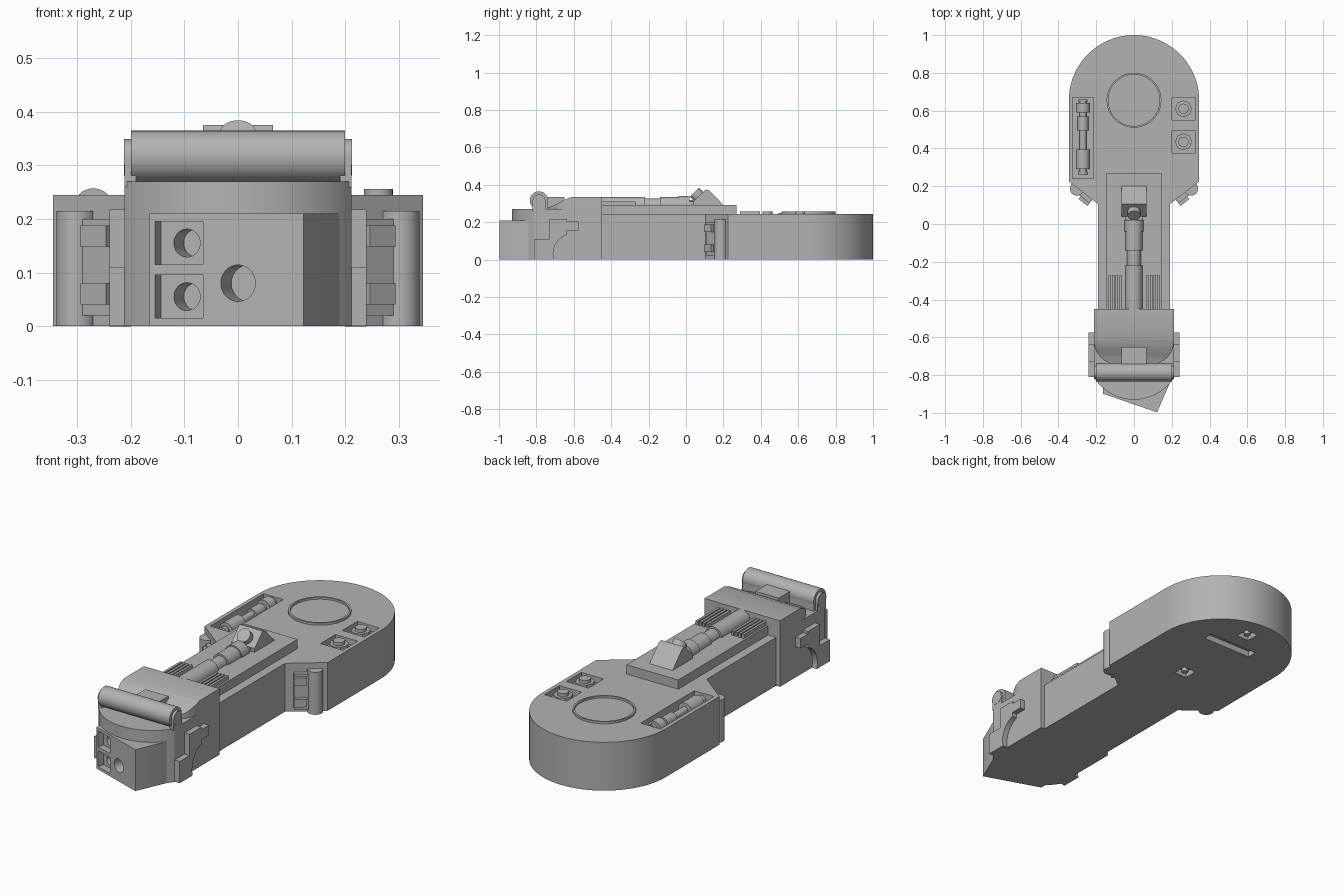
import bpy, bmesh, math
from mathutils import Vector, Matrix

if "Cube" in bpy.data.objects:
    bpy.data.objects.remove(bpy.data.objects["Cube"])

grey = bpy.data.materials.new("plain_grey")
grey.use_nodes = True
COLOR = (0.45, 0.45, 0.45, 1)
grey.diffuse_color = COLOR
grey.node_tree.nodes["Principled BSDF"].inputs["Base Color"].default_value = COLOR


def finish(name, bm):
    bmesh.ops.recalc_face_normals(bm, faces=bm.faces)
    mesh = bpy.data.meshes.new(name)
    bm.to_mesh(mesh)
    bm.free()
    mesh.materials.append(grey)
    ob = bpy.data.objects.new(name, mesh)
    bpy.context.collection.objects.link(ob)
    return ob


def prism(name, pts, lo, hi, axis="z"):
    """Extrude an outline: (x, y) along z, or (y, z) along x."""
    bm = bmesh.new()
    at = (lambda p, h: (p[0], p[1], h)) if axis == "z" else (lambda p, h: (h, p[0], p[1]))
    a = [bm.verts.new(at(p, lo)) for p in pts]
    b = [bm.verts.new(at(p, hi)) for p in pts]
    bm.faces.new(a)
    bm.faces.new(b)
    for i in range(len(a)):
        j = (i + 1) % len(a)
        bm.faces.new((a[i], a[j], b[j], b[i]))
    return finish(name, bm)


def box(name, x, y, z, turn=0):
    """Box from its x, y and z ranges, turned about its own z axis."""
    bm = bmesh.new()
    mid = Vector([(r[0] + r[1]) / 2 for r in (x, y, z)])
    size = [r[1] - r[0] for r in (x, y, z)]
    m = Matrix.Translation(mid) @ Matrix.Rotation(turn, 4, "Z") @ Matrix.Diagonal((*size, 1))
    bmesh.ops.create_cube(bm, size=1, matrix=m)
    return finish(name, bm)


def rod(name, start, end, r, sides=32):
    """Cylinder between two points."""
    a, b = Vector(start), Vector(end)
    m = Matrix.Translation((a + b) / 2) @ (b - a).to_track_quat("Z", "Y").to_matrix().to_4x4()
    bm = bmesh.new()
    bmesh.ops.create_cone(bm, cap_ends=True, segments=sides, radius1=r, radius2=r,
                          depth=(b - a).length, matrix=m)
    return finish(name, bm)


def arc(cx, cy, r, a0, a1, n=24):
    angles = [math.radians(a0 + (a1 - a0) * i / n) for i in range(n + 1)]
    return [(cx + r * math.cos(a), cy + r * math.sin(a)) for a in angles]


def boolean(ob, tool, op="DIFFERENCE"):
    mod = ob.modifiers.new("cut", "BOOLEAN")
    mod.operation, mod.solver, mod.object = op, "EXACT", tool
    bpy.context.view_layer.objects.active = ob
    bpy.ops.object.modifier_apply(modifier=mod.name)
    bpy.data.objects.remove(tool)


# Rear pod and long arm as one body
half = [(0.19, -0.46), (0.19, 0.105), (0.345, 0.225)]
body = prism("body", half + arc(0, 0.655, 0.345, 0, 180, 40)
             + [(-x, y) for x, y in reversed(half)], 0, 0.245)
boolean(body, box("cutter", (-0.325, -0.215), (0.24, 0.67), (0.195, 0.3)))
for y in (0.435, 0.61):
    boolean(body, box("cutter", (0.2, 0.325), (y - 0.06, y + 0.06), (0.215, 0.3)))
for y, w, d in ((0.88, 0.035, 0.035), (0.75, 0.14, 0.025), (0.41, 0.035, 0.035)):
    boolean(body, box("cutter", (0.02 - w, 0.02 + w), (y - d, y + d), (-0.1, 0.03)))
for y in (0.88, 0.41):
    rod("underside_peg", (0.02, y, 0.002), (0.02, y, 0.04), 0.016)

# Round hatch rim
rim = rod("hatch_rim", (0, 0.655, 0.23), (0, 0.655, 0.256), 0.145, 48)
boolean(rim, rod("cutter", (0, 0.655, 0.246), (0, 0.655, 0.3), 0.136, 48))

# Rod and collars in the long recess
x, z = -0.27, 0.22
for y0, y1, r in ((0.27, 0.65, 0.018), (0.29, 0.395, 0.037), (0.495, 0.57, 0.028),
                  (0.59, 0.64, 0.037), (0.26, 0.28, 0.025), (0.645, 0.66, 0.025)):
    rod("recess_rod", (x, y0, z), (x, y1, z), r)

# Bolts in the square recesses
for y in (0.435, 0.61):
    rod("bolt_washer", (0.262, y, 0.21), (0.262, y, 0.24), 0.045, 8)
    rod("bolt_head", (0.262, y, 0.23), (0.262, y, 0.256), 0.027, 24)

# Raised deck with the thicker stepped hump around the hatch
box("arm_deck", (-0.145, 0.145), (-0.46, 0.27), (0.24, 0.292))
ramp = [(0.19, 0.24), (0.19, 0.292), (0.23, 0.293), (0.255, 0.30), (0.28, 0.322),
        (0.302, 0.35), (0.6, 0.35), (0.6, 0.24)]
hump = prism("hump", ramp, -0.145, 0.145, "x")
plan = [(-0.2, 0.1), (0.2, 0.1), (0.2, 0.41), (0.145, 0.465), (0.082, 0.535)]
plan += arc(0, 0.655, 0.1455, -55, -125) + [(-0.082, 0.535), (-0.145, 0.465), (-0.2, 0.41)]
boolean(hump, prism("cutter", plan, 0.2, 0.4), "INTERSECT")

# Piston along the deck
z = 0.29
for y0, y1, r in ((-0.46, -0.22, 0.046), (-0.22, -0.14, 0.036), (-0.14, -0.04, 0.045),
                  (-0.04, 0.02, 0.05), (0.02, 0.1, 0.03)):
    rod("piston", (0, y0, z), (0, y1, z), r)
prism("piston_mount", [(0.04, 0.28), (0.04, 0.312), (0.105, 0.375), (0.125, 0.37),
                       (0.2, 0.292), (0.2, 0.28)], -0.065, 0.065, "x")
box("mount_foot", (-0.045, 0.045), (0.0, 0.06), (0.28, 0.31))
rod("mount_disc", (0, 0.045, 0.36), (0, 0.085, 0.32), 0.034)

# Cooling ribs beside the piston
for side in (-1, 1):
    for x in (0.072, 0.091, 0.11, 0.129):
        box("cooling_rib", (side * x - 0.006, side * x + 0.006), (-0.46, -0.27), (0.285, 0.312))

# Corner pillars with their brackets on the tapered shoulders
for side in (-1, 1):
    rod("pillar", (side * 0.302, 0.187, 0), (side * 0.302, 0.187, 0.215), 0.037)
    turn = side * math.atan2(0.12, 0.155)
    x, y = side * 0.252, 0.148
    box("bracket_plate", (x - 0.035, x + 0.035), (y - 0.02, y + 0.02), (0.02, 0.2), turn)
    for z in (0.06, 0.168):
        box("bracket_lug", (x - 0.03, x + 0.03), (y - 0.04, y + 0.02),
            (z - 0.02, z + 0.02), turn)

# Front cab with a bowed nose
cab = prism("cab", [(0.212, -0.45), (-0.212, -0.45), (-0.212, -0.77)]
            + arc(0, -0.68, 0.25, 212, 328) + [(0.212, -0.77)], 0, 0.27)
side_plan = arc(0.09, -0.62, 0.122, 0, -80, 12)
roof_plan = [(0.212, -0.45)] + side_plan
roof = prism("cab_roof", roof_plan + [(-x, y) for x, y in reversed(roof_plan)], 0.2, 0.4)
boolean(roof, prism("cutter", [(-0.4, 0.25), (-0.8, 0.25), (-0.75, 0.272), (-0.7, 0.292),
                               (-0.65, 0.32), (-0.61, 0.335), (-0.4, 0.335)],
                    -0.3, 0.3, "x"), "INTERSECT")

# Skewed nose block with sockets cut square to its face
nose = prism("nose_block", [(-0.165, -0.75), (-0.165, -0.898), (0.122, -0.997),
                            (0.195, -0.83), (0.195, -0.75)], 0, 0.21)
boolean(cab, prism("cutter", [(-0.16, -0.79), (0.14, -0.79), (0.11, -1.2), (-0.16, -1.2)],
                   0.005, 0.205))
direction = Vector((0.287, -0.099, 0)).normalized()
inward = Vector((-direction.y, direction.x, 0))


def face_point(x, z):
    return Vector((x, -0.898 - 0.099 * (x + 0.165) / 0.287, z))


for z in (0.055, 0.155):
    c = face_point(-0.11, z)
    boolean(nose, box("cutter", (c.x - 0.047, c.x + 0.047), (c.y - 0.033, c.y + 0.033),
                      (z - 0.04, z + 0.04), math.atan2(direction.y, direction.x)))
    c = face_point(-0.106, z)
    boolean(nose, rod("cutter", c, c + inward * 0.09, 0.026))
c = face_point(0, 0.08)
boolean(nose, rod("cutter", c - inward * 0.05, c + inward * 0.06, 0.034))

# Roller across the cab with end caps and a central bracket
rod("roller", (-0.2, -0.786, 0.316), (0.2, -0.786, 0.316), 0.049)
box("roller_cradle", (-0.2, 0.2), (-0.786, -0.738), (0.265, 0.316))
box("roller_bracket", (-0.065, 0.065), (-0.75, -0.65), (0.27, 0.334))
for side in (-1, 1):
    rod("roller_cap", (side * 0.19, -0.786, 0.315), (side * 0.213, -0.786, 0.315), 0.034)
    xs = sorted((side * 0.19, side * 0.212))
    box("roller_cap_stem", xs, (-0.82, -0.752), (0.26, 0.315))

# Stepped plates on the cab sides
plate = [(-0.81, 0), (-0.81, 0.11), (-0.73, 0.11), (-0.73, 0.218), (-0.635, 0.218),
         (-0.635, 0.135)] + arc(-0.6, 0.03, 0.11, 108, 196, 10) + [(-0.706, 0)]
for side in (-1, 1):
    xs = sorted((side * 0.2, side * 0.24))
    prism("side_plate", plate, *xs, "x")
    box("side_plate_tab", xs, (-0.64, -0.575), (0.155, 0.205))

# Smooth curved walls while keeping crisp edges
bpy.ops.object.select_all(action="DESELECT")
for ob in bpy.context.scene.objects:
    if ob.type == "MESH" and grey.name in ob.data.materials:
        ob.select_set(True)
        bpy.context.view_layer.objects.active = ob
bpy.ops.object.shade_smooth_by_angle(angle=math.radians(30))
